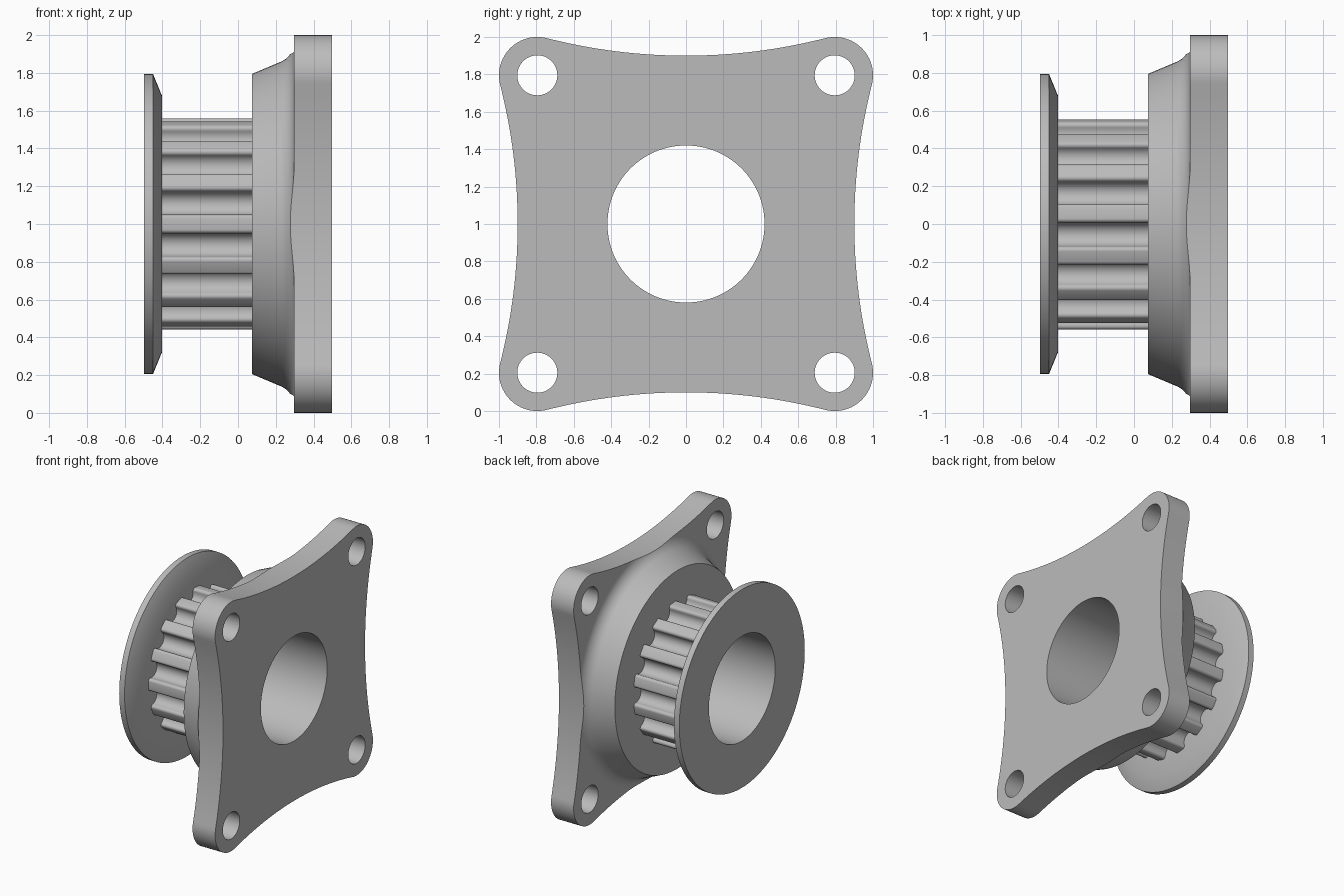
import bpy, bmesh
from math import sin, cos, pi, radians, hypot, atan2

if "Cube" in bpy.data.objects:
    bpy.data.objects.remove(bpy.data.objects["Cube"])

AXIS_Z = 1.0        # height of the shaft axis, which runs along x
BORE = 0.42
PLATE_X = 0.297     # inner face of the mounting plate
HALF = 0.497        # half the overall width
HUB_X = 0.075
DISC_X = -0.403

metal = bpy.data.materials.new("plain grey metal")
metal.use_nodes = True
grey = (0.5, 0.5, 0.5, 1)
metal.diffuse_color = grey
metal.node_tree.nodes["Principled BSDF"].inputs["Base Color"].default_value = grey


def finish(name, bm):
    bmesh.ops.recalc_face_normals(bm, faces=bm.faces)
    mesh = bpy.data.meshes.new(name)
    bm.to_mesh(mesh)
    bm.free()
    mesh.materials.append(metal)
    obj = bpy.data.objects.new(name, mesh)
    bpy.context.collection.objects.link(obj)
    return obj


def activate(obj):
    bpy.ops.object.select_all(action='DESELECT')
    obj.select_set(True)
    bpy.context.view_layer.objects.active = obj


def prism(name, outline, x0, x1):
    """Extrude a closed (y, z) outline along x."""
    bm = bmesh.new()
    face = bm.faces.new([bm.verts.new((x0, y, z + AXIS_Z)) for y, z in outline])
    ext = bmesh.ops.extrude_face_region(bm, geom=[face])
    moved = [v for v in ext["geom"] if isinstance(v, bmesh.types.BMVert)]
    bmesh.ops.translate(bm, verts=moved, vec=(x1 - x0, 0, 0))
    return finish(name, bm)


def revolve(name, profile, steps=128):
    """Spin a closed (x, radius) profile around the shaft axis."""
    bm = bmesh.new()
    rings = [[bm.verts.new((x, r * cos(2 * pi * i / steps), AXIS_Z + r * sin(2 * pi * i / steps)))
              for x, r in profile] for i in range(steps)]
    n = len(profile)
    for i in range(steps):
        a, b = rings[i], rings[(i + 1) % steps]
        for j in range(n):
            k = (j + 1) % n
            bm.faces.new((a[j], a[k], b[k], b[j]))
    return finish(name, bm)


def arc(cy, cz, r, a0, a1, steps):
    return [(cy + r * cos(a0 + (a1 - a0) * i / steps), cz + r * sin(a0 + (a1 - a0) * i / steps))
            for i in range(steps + 1)]


def turn(points, a):
    return [(y * cos(a) - z * sin(a), y * sin(a) + z * cos(a)) for y, z in points]


def combine(obj, tool, operation):
    """Apply a boolean and discard the tool."""
    tool.hide_render = True
    mod = obj.modifiers.new("cut", 'BOOLEAN')
    mod.operation, mod.solver, mod.object = operation, 'EXACT', tool
    activate(obj)
    bpy.ops.object.modifier_apply(modifier=mod.name)
    bpy.data.objects.remove(tool)


def cut_round(obj, y, z, r, steps):
    combine(obj, prism("cutter", arc(y, z, r, 0, 2 * pi, steps)[:-1], -1, 1), 'DIFFERENCE')


# Plate outline: rounded corners joined by tangent concave sides
corner, corner_r, waist = 0.795, 0.205, 0.9
side_r = (corner**2 + (waist - corner)**2 - corner_r**2) / (2 * (corner_r - waist + corner))
side_c = waist + side_r
tilt = atan2(corner, side_c - corner)
quarter = arc(corner, corner, corner_r, -tilt, pi / 2 + tilt, 24)
quarter += arc(0, side_c, side_r, -pi / 2 + tilt, -pi / 2 - tilt, 32)[1:-1]
outline = [p for q in range(4) for p in turn(quarter, q * pi / 2)]

# Mounting plate with bore and four bolt holes
plate = prism("mounting_plate", outline, PLATE_X, HALF)
cut_round(plate, 0, 0, BORE, 128)
for sy in (-1, 1):
    for sz in (-1, 1):
        cut_round(plate, sy * corner, sz * corner, 0.107, 48)

# Conical hub with a fillet into the plate, trimmed to the plate outline
cone_a = atan2(0.42, 1)
fillet_r = 0.115
fillet = arc(PLATE_X - fillet_r, 0.965, fillet_r, -pi / 2 + cone_a, 0, 10)
hub = revolve("conical_hub", [(PLATE_X, BORE), (HUB_X, BORE), (HUB_X, 0.795)] + fillet)
combine(hub, prism("trim", outline, -1, 1), 'INTERSECT')

# Toothed ring: round grooves with rounded tooth tips
teeth, tip_r, outer = 15, 0.021, 0.56
half_groove = radians(9)
ty, tz = (outer - tip_r) * sin(half_groove), (outer - tip_r) * cos(half_groove)
gz = 0.528
groove_r = hypot(ty, tz - gz) - tip_r
join = atan2(tz - gz, ty)
right_tip = arc(ty, tz, tip_r, pi / 2 - half_groove, pi + join, 6)
bottom = arc(0, gz, groove_r, join, -pi - join, 18)[1:-1]
left_tip = [(-y, z) for y, z in reversed(right_tip)]
groove = right_tip + bottom + left_tip
pitch = 2 * pi / teeth
gear = [p for i in range(teeth) for p in turn(groove, pi / 2 + pitch * (i + 0.5))]
ring = prism("toothed_ring", gear, DISC_X, HUB_X)
cut_round(ring, 0, 0, BORE, 128)

# Retaining disc with a chamfered inner rim
disc = revolve("retaining_disc", [(-HALF, BORE), (-HALF, 0.795), (-0.45, 0.795),
                                  (DISC_X, 0.68), (DISC_X, BORE)])

for part in (plate, hub, ring, disc):
    activate(part)
    bpy.ops.object.shade_smooth_by_angle(angle=radians(30))
